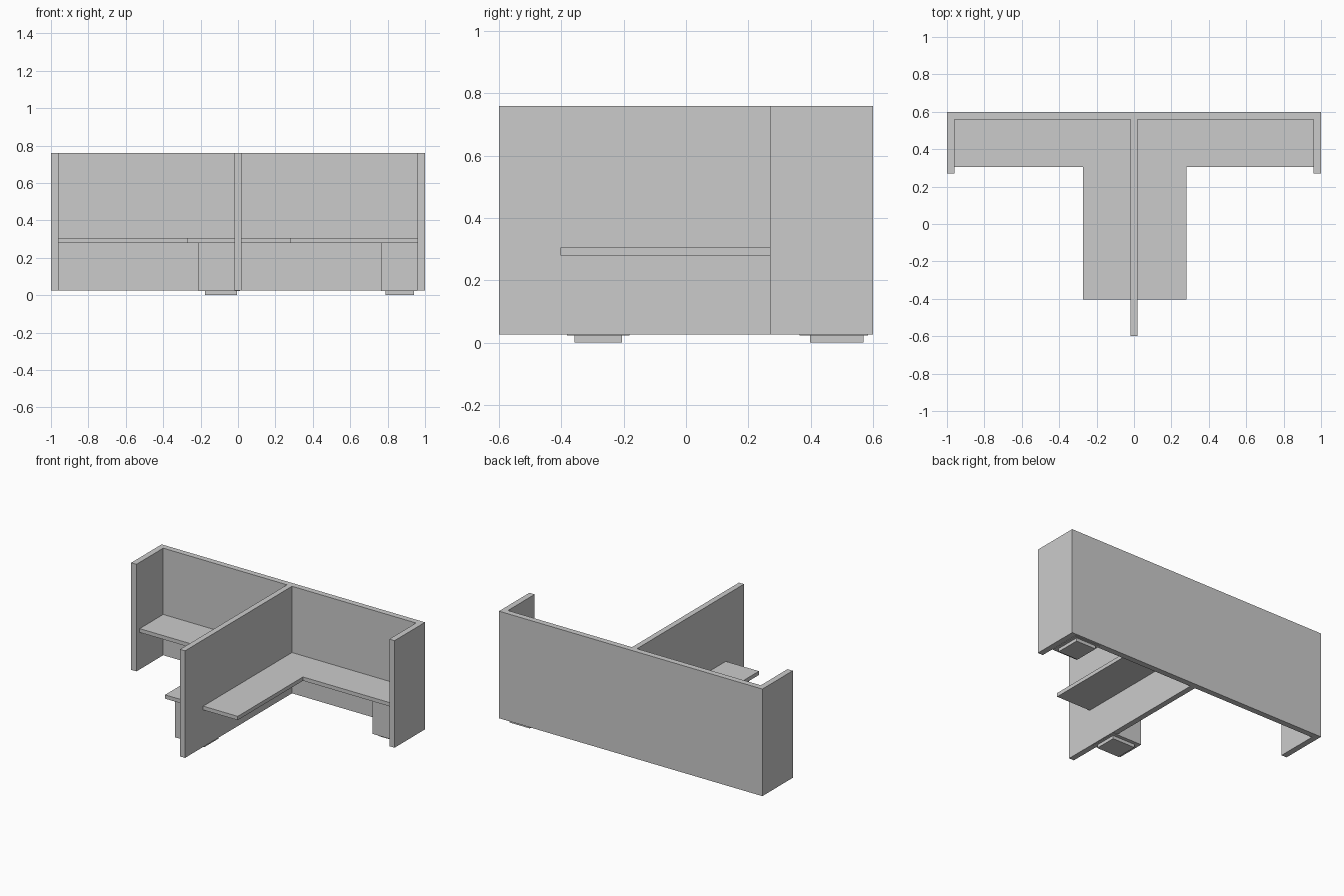
import bpy, bmesh
from mathutils import Vector

if "Cube" in bpy.data.objects:
    bpy.data.objects.remove(bpy.data.objects["Cube"])


def prism(name, outline, z0, z1):
    """Extrude a plan-view outline from z0 up to z1."""
    bm = bmesh.new()
    base = bm.faces.new([bm.verts.new((x, y, z0)) for x, y in outline])
    out = bmesh.ops.extrude_face_region(bm, geom=[base])
    top = [v for v in out["geom"] if isinstance(v, bmesh.types.BMVert)]
    bmesh.ops.translate(bm, verts=top, vec=Vector((0, 0, z1 - z0)))
    bmesh.ops.recalc_face_normals(bm, faces=bm.faces[:])
    mesh = bpy.data.meshes.new(name)
    bm.to_mesh(mesh)
    bm.free()
    obj = bpy.data.objects.new(name, mesh)
    bpy.context.collection.objects.link(obj)
    return obj


def box(name, x0, x1, y0, y1, z0, z1):
    return prism(name, [(x0, y0), (x1, y0), (x1, y1), (x0, y1)], z0, z1)


# Partition walls: back panel, two short wings and the long central divider
prism("partition_walls", [
    (-1, 0.27), (-0.96, 0.27), (-0.96, 0.56), (-0.02, 0.56),
    (-0.02, -0.60), (0.018, -0.60), (0.018, 0.56), (0.96, 0.56),
    (0.96, 0.27), (1, 0.27), (1, 0.60), (-1, 0.60)], 0.025, 0.76)

# L-shaped desktops, one on each side of the divider
for side, inner, outer, arm in (("left", -0.02, -0.96, -0.272),
                                ("right", 0.018, 0.96, 0.28)):
    prism(f"{side}_desktop", [
        (inner, -0.403), (arm, -0.403), (arm, 0.305), (outer, 0.305),
        (outer, 0.56), (inner, 0.56)], 0.279, 0.305)

# Drawer pedestals under the desks, each on a smaller plinth
for side, body, foot in (
        ("left", (-0.21, -0.02, -0.382, -0.182), (-0.176, -0.005, -0.358, -0.206)),
        ("right", (0.765, 0.96, 0.364, 0.56), (0.788, 0.94, 0.398, 0.57))):
    box(f"{side}_pedestal", *body, 0.022, 0.279)
    box(f"{side}_pedestal_plinth", *foot, 0, 0.022)
    # Pedestal base reaches slightly under the panel behind it
    x0, x1, y0, y1 = body
    if side == "left":
        x1 = 0.012
    else:
        y1 = 0.585
    box(f"{side}_pedestal_base", x0, x1, y0, y1, 0.022, 0.027)
